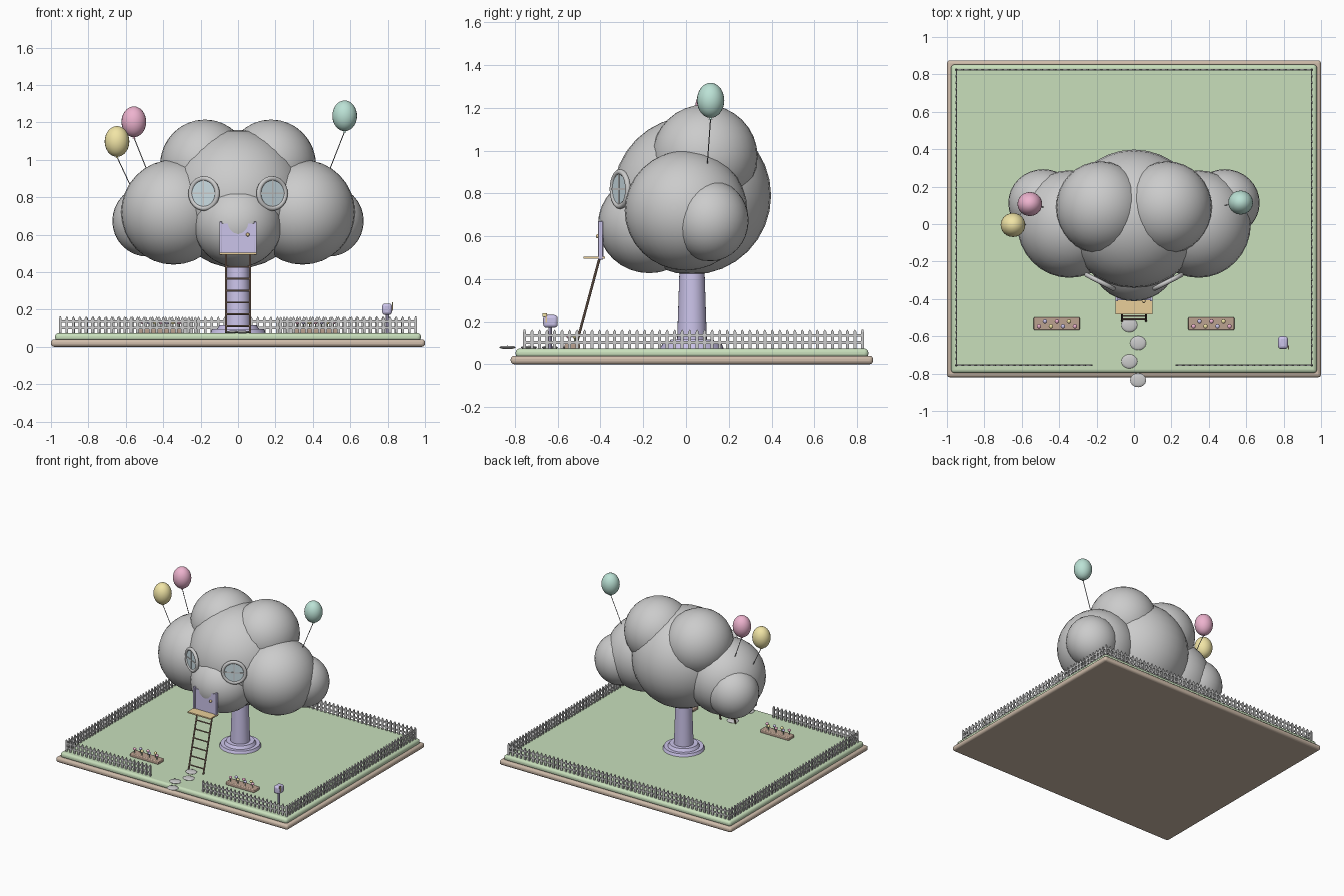
import bpy, bmesh, math
from mathutils import Vector, Matrix

if "Cube" in bpy.data.objects:
    bpy.data.objects.remove(bpy.data.objects["Cube"])

MATS = {}
COL = {"brown": (.62, .50, .40), "grass": (.58, .74, .50), "lilac": (.60, .55, .82), "tan": (.82, .62, .32),
       "wood": (.30, .20, .15), "soil": (.50, .36, .28), "pink": (.85, .45, .62), "yellow": (.88, .78, .38),
       "mint": (.50, .76, .67), "glass": (.62, .75, .80), "string": (.25, .25, .27)}


def finish(ob, name, col=None, smooth=True):
    ob.name = name
    if col:
        if col not in MATS:
            MATS[col] = bpy.data.materials.new(col)
            MATS[col].diffuse_color = (*COL[col], 1)
        ob.data.materials.append(MATS[col])
    if smooth:
        bpy.ops.object.select_all(action='DESELECT')
        ob.select_set(True)
        bpy.context.view_layer.objects.active = ob
        bpy.ops.object.shade_smooth_by_angle(angle=math.radians(40))
    return ob


def box(name, lo, hi, col=None, bevel=0, segs=3):
    lo, hi = Vector(lo), Vector(hi)
    bpy.ops.mesh.primitive_cube_add(size=1, location=(lo + hi) / 2)
    ob = bpy.context.object
    ob.data.transform(Matrix.Diagonal((*(hi - lo), 1)))
    if bevel:
        m = ob.modifiers.new("bevel", 'BEVEL')
        m.width, m.segments = bevel, segs
    return finish(ob, name, col, bool(bevel))


def ball(name, loc, rad, col=None, seg=32, rings=16):
    bpy.ops.mesh.primitive_uv_sphere_add(segments=seg, ring_count=rings, location=loc)
    ob = bpy.context.object
    ob.data.transform(Matrix.Diagonal((*rad, 1)))
    return finish(ob, name, col)


def cone(name, loc, r1, r2, z0, z1, col=None, seg=32):
    bpy.ops.mesh.primitive_cone_add(vertices=seg, radius1=r1, radius2=r2, depth=z1 - z0,
                                    location=(loc[0], loc[1], (z0 + z1) / 2))
    return finish(bpy.context.object, name, col)


def rod(name, a, b, r, col=None, seg=8):
    a, b = Vector(a), Vector(b)
    bpy.ops.mesh.primitive_cylinder_add(vertices=seg, radius=r, depth=(b - a).length, location=(a + b) / 2)
    ob = bpy.context.object
    ob.rotation_euler = (b - a).to_track_quat('Z', 'Y').to_euler()
    return finish(ob, name, col)


# ground slabs
box("base_slab", (-1, -.82, 0), (1, .875, .04), "brown", .016)
box("lawn", (-.978, -.797, .03), (.978, .853, .074), "grass", .018)


# picket fence: pointed pickets plus two rails per run
def fence(name, a, b):
    a, b = Vector((*a, 0)), Vector((*b, 0))
    d = (b - a).normalized()
    n = Vector((-d.y, d.x, 0))
    bm = bmesh.new()

    def prism(profile, origin, t):
        f = bm.faces.new([bm.verts.new(origin + d * u + n * -t / 2 + Vector((0, 0, z))) for u, z in profile])
        ext = bmesh.ops.extrude_face_region(bm, geom=[f])["geom"]
        bmesh.ops.translate(bm, vec=n * t, verts=[v for v in ext if isinstance(v, bmesh.types.BMVert)])

    length = (b - a).length
    count = round(length / .035)
    for i in range(count + 1):
        prism([(-.007, .072), (.007, .072), (.007, .152), (0, .164), (-.007, .152)], a + d * length * i / count, .009)
    for z in (.102, .137):
        prism([(0, z - .006), (length, z - .006), (length, z + .006), (0, z + .006)], a, .006)
    bmesh.ops.recalc_face_normals(bm, faces=bm.faces)
    me = bpy.data.meshes.new(name)
    bm.to_mesh(me)
    bm.free()
    ob = bpy.data.objects.new(name, me)
    bpy.context.collection.objects.link(ob)


fence("fence_back", (-.95, .825), (.95, .825))
for s, side in ((-1, "left"), (1, "right")):
    fence("fence_" + side, (s * .95, -.755), (s * .95, .825))
    fence("fence_front_" + side, (s * .95, -.755), (s * .228, -.755))

# trunk with stepped foot
cone("trunk_foot", (0, .028), .15, .14, .07, .094, "lilac")
cone("trunk_foot_upper", (0, .028), .115, .10, .09, .116, "lilac")
cone("trunk", (0, .028), .070, .055, .10, .55, "lilac")

# cloud-shaped canopy
ball("canopy_core", (0, .028, .79), (.37, .37, .37))
ball("canopy_front", (0, -.172, .655), (.238, .24, .228))
for s, side in ((-1, "left"), (1, "right")):
    ball("canopy_side_" + side, (s * .345, 0, .72), (.28, .287, .28))
    ball("canopy_outer_" + side, (s * .485, .113, .673), (.187, .18, .19))
    ball("canopy_top_" + side, (s * .177, .088, .972), (.24, .247, .243))

# round windows, turned outward
for s, side in ((-1, "left"), (1, "right")):
    M = Matrix.Translation((s * .182, -.308, .82)) @ Matrix.Rotation(s * math.radians(27), 4, 'Z')
    R = M @ Matrix.Rotation(math.pi / 2, 4, 'X')
    bpy.ops.mesh.primitive_torus_add(major_radius=.080, minor_radius=.013, major_segments=32, minor_segments=10)
    bpy.context.object.matrix_world = R
    finish(bpy.context.object, "window_frame_" + side)
    bpy.ops.mesh.primitive_cylinder_add(vertices=32, radius=.078, depth=.012)
    bpy.context.object.matrix_world = R
    finish(bpy.context.object, "window_glass_" + side, "glass")
    for k, half in (("vertical", (.004, .009, .076)), ("horizontal", (.076, .009, .004))):
        bar = box(f"window_bar_{k}_{side}", [-h for h in half], half)
        bar.matrix_world = M

# door, posts, knob and landing
box("door_panel", (-.09, -.405, .495), (.09, -.385, .66), "lilac")
for s, side in ((-1, "left"), (1, "right")):
    box("door_post_" + side, (s * .1 if s < 0 else .085, -.412, .49),
        (-.085 if s < 0 else .1, -.388, .67), "lilac", .003, 2)
ball("door_knob", (.052, -.412, .60), (.01, .01, .01), "tan", 12, 8)
box("landing", (-.10, -.48, .494), (.10, -.38, .504), "tan")

# ladder
top, foot = Vector((0, -.405, .495)), Vector((0, -.518, .074))
for s, side in ((-1, "left"), (1, "right")):
    x = Vector((s * .064, 0, 0))
    rod("ladder_rail_" + side, top + x, foot + x, .006, "wood")
for i in range(6):
    p = top.lerp(foot, .16 + .15 * i)
    rod(f"ladder_rung_{i + 1}", p - Vector((.064, 0, 0)), p + Vector((.064, 0, 0)), .005, "wood")

# stepping stones
for i, y in enumerate((-.54, -.637, -.735, -.835)):
    ball(f"stepping_stone_{i + 1}", (.022 if i % 2 else -.025, y, .079), (.043, .038, .008), None, 16, 8)

# flower beds
for s, side in ((-1, "left"), (1, "right")):
    cx = s * .413
    box("flower_bed_" + side, (cx - .123, -.568, .07), (cx + .123, -.497, .098), "soil", .006, 2)
    for i in range(7):
        x, y = cx - .095 + .032 * i, -.52 if i % 2 else -.547
        rod(f"flower_stem_{side}_{i + 1}", (x, y, .09), (x, y, .127), .003, "grass", 6)
        ball(f"flower_{side}_{i + 1}", (x, y, .130), (.012, .012, .010),
             ("pink", "lilac", "yellow")[i % 3], 12, 8)

# mailbox: post, rounded box, flag
rod("mailbox_post", (.797, -.635, .07), (.797, -.635, .18), .009, "lilac")
box("mailbox", (.77, -.668, .172), (.823, -.60, .232), "lilac", .015)
box("mailbox_flag_arm", (.823, -.658, .195), (.828, -.650, .24), "tan")
box("mailbox_flag", (.823, -.672, .224), (.828, -.650, .24), "yellow")

# balloons on strings
for name, col, c, end in (("left_inner", "pink", (-.557, .107, 1.203), (-.485, .09, .94)),
                          ("left_outer", "yellow", (-.647, -.005, 1.098), (-.565, .0, .84)),
                          ("right", "mint", (.57, .115, 1.235), (.487, .10, .94))):
    c = Vector(c)
    ball("balloon_" + name, c, (.066, .064, .082), col, 24, 16)
    tie = c - Vector((0, 0, .083))
    cone("balloon_knot_" + name, c, .009, .003, tie.z - .006, tie.z + .006, col, 10)
    rod("balloon_string_" + name, tie, end, .0025, "string", 6)

for m in bpy.data.materials:
    if m.users and not m.is_grease_pencil:
        m.use_nodes = True
        m.node_tree.nodes["Principled BSDF"].inputs["Base Color"].default_value = m.diffuse_color
